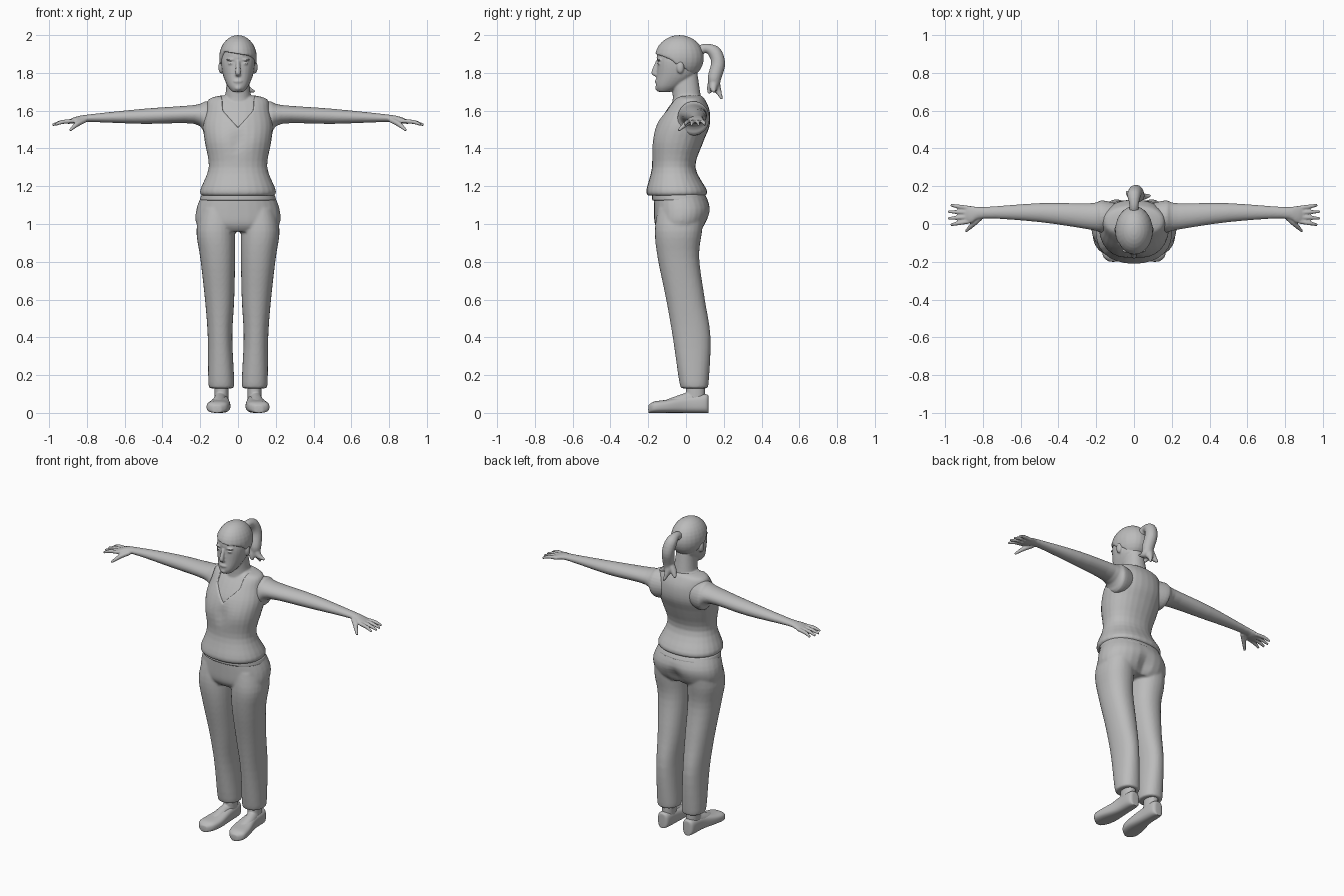
import bpy
import bmesh
import math
from mathutils import Matrix, Vector

cube = bpy.data.objects.get("Cube")
if cube:
    bpy.data.objects.remove(cube)

colour = (.5, .5, .5, 1)
grey = bpy.data.materials.new("plain_grey")
grey.use_nodes = True
grey.diffuse_color = colour
grey.node_tree.nodes["Principled BSDF"].inputs["Base Color"].default_value = colour


def ring(centre, u, v, power=2.2, count=28):
    """Superellipse cross-section spanned by half-axes u and v."""
    points = []
    for i in range(count):
        angle = math.tau * i / count
        c, s = math.cos(angle), math.sin(angle)
        along_u = math.copysign(abs(c) ** (2 / power), c)
        along_v = math.copysign(abs(s) ** (2 / power), s)
        points.append(Vector(centre) + Vector(u) * along_u + Vector(v) * along_v)
    return points


def refine(rings, steps=4):
    """Spline between the given rings, passing through each of them."""
    padded = [rings[0], *rings, rings[-1]]
    result = []
    for quad in zip(padded, padded[1:], padded[2:], padded[3:]):
        for k in range(steps):
            t = k / steps
            result.append([
                q + ((r - p) * t + (2 * p - 5 * q + 4 * r - s) * t ** 2
                     + (3 * q - p - 3 * r + s) * t ** 3) / 2
                for p, q, r, s in zip(*quad)])
    return result + [rings[-1]]


def sides(mirror):
    return (1, -1) if mirror else (1,)


def loft(bm, rings, mirror=False):
    """Closed surface through rings, optionally repeated on the other side."""
    for side in sides(mirror):
        loops = [[bm.verts.new((side * p.x, p.y, p.z)) for p in r] for r in rings]
        for a, b in zip(loops, loops[1:]):
            for i in range(len(a)):
                bm.faces.new((a[i - 1], a[i], b[i], b[i - 1]))
        bm.faces.new(loops[0])
        bm.faces.new(loops[-1])


def upright(rows, grow=0):
    """Level sections from rows of height, left edge, right edge, front, back."""
    return refine([ring(((low + high) / 2, (front + back) / 2, z),
                        ((high - low) / 2 + grow, 0, 0),
                        (0, (back - front) / 2 + grow, 0))
                   for z, low, high, front, back in rows])


def centred(rows, grow=0):
    return upright([(z, -half, half, front, back) for z, half, front, back in rows], grow)


def tube(bm, path, mirror=False):
    """Round limb through rows of x, y, z, radius."""
    points = [Vector(row[:3]) for row in path]
    heading = points[1] - points[0]
    turn = heading.to_track_quat("Z", "Y")
    rings = []
    for i, point in enumerate(points):
        onward = points[min(i + 1, len(points) - 1)] - points[max(i - 1, 0)]
        turn = heading.rotation_difference(onward) @ turn
        heading = onward
        radius = path[i][-1]
        rings.append(ring(point, turn @ Vector((radius, 0, 0)),
                          turn @ Vector((0, radius, 0)), power=2, count=14))
    loft(bm, refine(rings), mirror)


def ball(bm, centre, size, mirror=False):
    for side in sides(mirror):
        place = Matrix.Translation((side * centre[0], *centre[1:]))
        bmesh.ops.create_uvsphere(bm, u_segments=24, v_segments=16, radius=1,
                                  matrix=place @ Matrix.Diagonal((*size, 1)))


def crease(bm, facing, height, depth):
    """Press a soft vertical groove into the middle of the front or back."""
    for vert in bm.verts:
        if vert.co.y * facing > .03:
            across, above = vert.co.x / .045, (vert.co.z - height) / .06
            vert.co.y -= facing * depth * math.exp(-across ** 2 - above ** 2)


def finish(name, bm, voxel=0, cutter=None):
    """Make the object; a voxel size fuses overlapping pieces into one skin."""
    bmesh.ops.recalc_face_normals(bm, faces=bm.faces)
    mesh = bpy.data.meshes.new(name)
    bm.to_mesh(mesh)
    bm.free()
    mesh.materials.append(grey)
    mesh.shade_smooth()
    obj = bpy.data.objects.new(name, mesh)
    bpy.context.collection.objects.link(obj)
    if cutter:
        opening = obj.modifiers.new("opening", "BOOLEAN")
        opening.operation = "DIFFERENCE"
        opening.object = cutter
    if voxel:
        fuse = obj.modifiers.new("fuse", "REMESH")
        fuse.mode = "VOXEL"
        fuse.voxel_size = voxel
        fuse.use_smooth_shade = True
        soften = obj.modifiers.new("soften", "SMOOTH")
        soften.factor = .5
        soften.iterations = 3
    else:
        obj.modifiers.new("round", "SUBSURF")
    return obj


def make_cutter(name, start, end):
    bm = bmesh.new()
    loft(bm, [start, end])
    bmesh.ops.recalc_face_normals(bm, faces=bm.faces)
    mesh = bpy.data.meshes.new(name)
    bm.to_mesh(mesh)
    bm.free()
    mesh.materials.append(grey)
    obj = bpy.data.objects.new(name, mesh)
    bpy.context.collection.objects.link(obj)
    obj.hide_render = True
    obj.display_type = "WIRE"
    return obj


# Torso profile shared by the top and the chest beneath it
torso = [(1.15, .19, -.2, .1), (1.18, .2, -.21, .11), (1.3, .155, -.18, .05),
         (1.43, .175, -.185, .09), (1.52, .185, -.16, .125), (1.6, .17, -.115, .125),
         (1.66, .155, -.07, .1), (1.68, .09, -.05, .08)]

# Chest, neck and head
skin = bmesh.new()
loft(skin, centred(torso[3:], grow=-.01))
crease(skin, -1, 1.44, .02)
loft(skin, centred([(1.6, .1, -.08, .1), (1.67, .07, -.07, .08), (1.8, .055, -.08, .06)]))
loft(skin, centred([(1.7, .03, -.15, -.08), (1.73, .055, -.16, -.02), (1.79, .08, -.155, .05),
                    (1.86, .09, -.15, .05), (1.92, .08, -.14, .05)]))
skull = Vector((0, -.035, 1.88))
ball(skin, skull, (.09, .12, .11))

# Nose, lips, chin, brows, eyes and ears
tube(skin, [(0, -.15, 1.86, .01), (0, -.17, 1.8, .014), (0, -.15, 1.79, .014)])
ball(skin, (0, -.154, 1.755), (.024, .011, .011))
ball(skin, (0, -.15, 1.72), (.02, .014, .014))
ball(skin, (.036, -.14, 1.87), (.026, .014, .006), mirror=True)
ball(skin, (.036, -.14, 1.85), (.016, .011, .008), mirror=True)
ball(skin, (.09, -.03, 1.83), (.014, .02, .034), mirror=True)

# Arms and hands
arm = [(.1, .04, 1.56, .07, .08), (.17, .04, 1.56, .085, .09), (.23, .04, 1.58, .07, .05),
       (.5, .06, 1.57, .05, .04), (.79, .06, 1.56, .03, .02), (.86, .05, 1.55, .045, .017),
       (.9, .05, 1.54, .04, .01)]
loft(skin, refine([ring((x, y, z), (0, width, 0), (0, 0, height), power=2)
                   for x, y, z, width, height in arm]), mirror=True)
for finger in range(4):
    root, tip = .085 - .024 * finger, .1 - .035 * finger
    reach = .99 - .014 * abs(finger - 1.5)
    tube(skin, [(.87, root, 1.545, .011), (.93, (root + tip) / 2, 1.54, .011),
                (reach, tip, 1.525, .007)], mirror=True)
tube(skin, [(.81, .035, 1.55, .014), (.85, 0, 1.53, .014), (.89, -.04, 1.495, .007)], mirror=True)

# Ankles and insteps
loft(skin, upright([(.04, .05, .125, 0, .1), (.24, .05, .125, 0, .1)]), mirror=True)


def along_foot(rows, power):
    """Flat-bottomed sections from rows of y, x, half width, height."""
    return refine([ring((x, y, height / 2), (half, 0, 0), (0, 0, height / 2), power)
                   for y, x, half, height in rows])


loft(skin, along_foot([(-.13, .1, .04, .06), (-.05, .1, .04, .09), (.04, .09, .035, .12)], 2), mirror=True)
finish("skin_body", skin, voxel=.005)

# Slip-on shoes
shoes = bmesh.new()
loft(shoes, along_foot([(-.2, .11, .02, .04), (-.17, .11, .055, .06), (-.1, .1, .06, .07),
                        (0, .09, .045, .09), (.1, .09, .04, .1), (.12, .09, .02, .09)], 2.8), mirror=True)
finish("shoes", shoes)

# Sleeveless top with a V neckline
outline = [(-.09, 1.75), (-.08, 1.6), (0, 1.51), (.08, 1.6), (.09, 1.75)]
neckline = make_cutter("neckline_cutter", [Vector((x, -.4, z)) for x, z in outline],
                       [Vector((x, 0, z)) for x, z in outline])
top = bmesh.new()
loft(top, centred(torso))
crease(top, -1, 1.44, .016)
finish("sleeveless_top", top, .006, neckline)

# Trousers with a waistband
trousers = bmesh.new()
loft(trousers, centred([(1.18, .18, -.17, .09), (1.08, .22, -.17, .13),
                        (1, .22, -.165, .11), (.96, .17, -.14, .08)]))
crease(trousers, 1, 1, .03)
loft(trousers, upright([(1.08, .02, .2, -.15, .1), (.96, .015, .22, -.165, .085),
                        (.82, .015, .2, -.15, .07), (.6, .02, .175, -.105, .1),
                        (.4, .03, .16, -.07, .13), (.16, .02, .157, -.035, .12),
                        (.13, .03, .145, -.02, .11)]), mirror=True)
finish("trousers", trousers, voxel=.008)
band = bmesh.new()
loft(band, centred([(1.12, .205, -.18, .12), (1.16, .195, -.18, .1)]))
finish("waistband", band)

# Hair cap with a slanted fringe
hairline = [(-.3, 1.9), (-.13, 1.9), (-.06, 1.85), (0, 1.82), (.05, 1.75),
            (.3, 1.74), (.3, 1.5), (-.3, 1.5)]
fringe = make_cutter("hairline_cutter", *(
    [Vector((x, y, z - x / 6 * (y < -.1))) for y, z in hairline] for x in (-.3, .3)))
hair = bmesh.new()
ball(hair, skull, (.1, .13, .12))
finish("hair_cap", hair, .006, fringe)

# Ponytail with loose locks
tail = bmesh.new()
tube(tail, [(0, .05, 1.9, .03), (0, .1, 1.93, .025), (0, .15, 1.91, .036),
            (.01, .17, 1.85, .038), (.02, .15, 1.77, .036), (.02, .15, 1.72, .025)])
for x, y, z in ((.03, .19, 1.66), (.09, .15, 1.7), (-.04, .17, 1.69), (.02, .12, 1.69)):
    tube(tail, [(.02, .15, 1.78, .026), (x / 2, y / 2 + .07, 1.72, .02), (x, y, z, .006)])
finish("ponytail", tail, voxel=.006)
